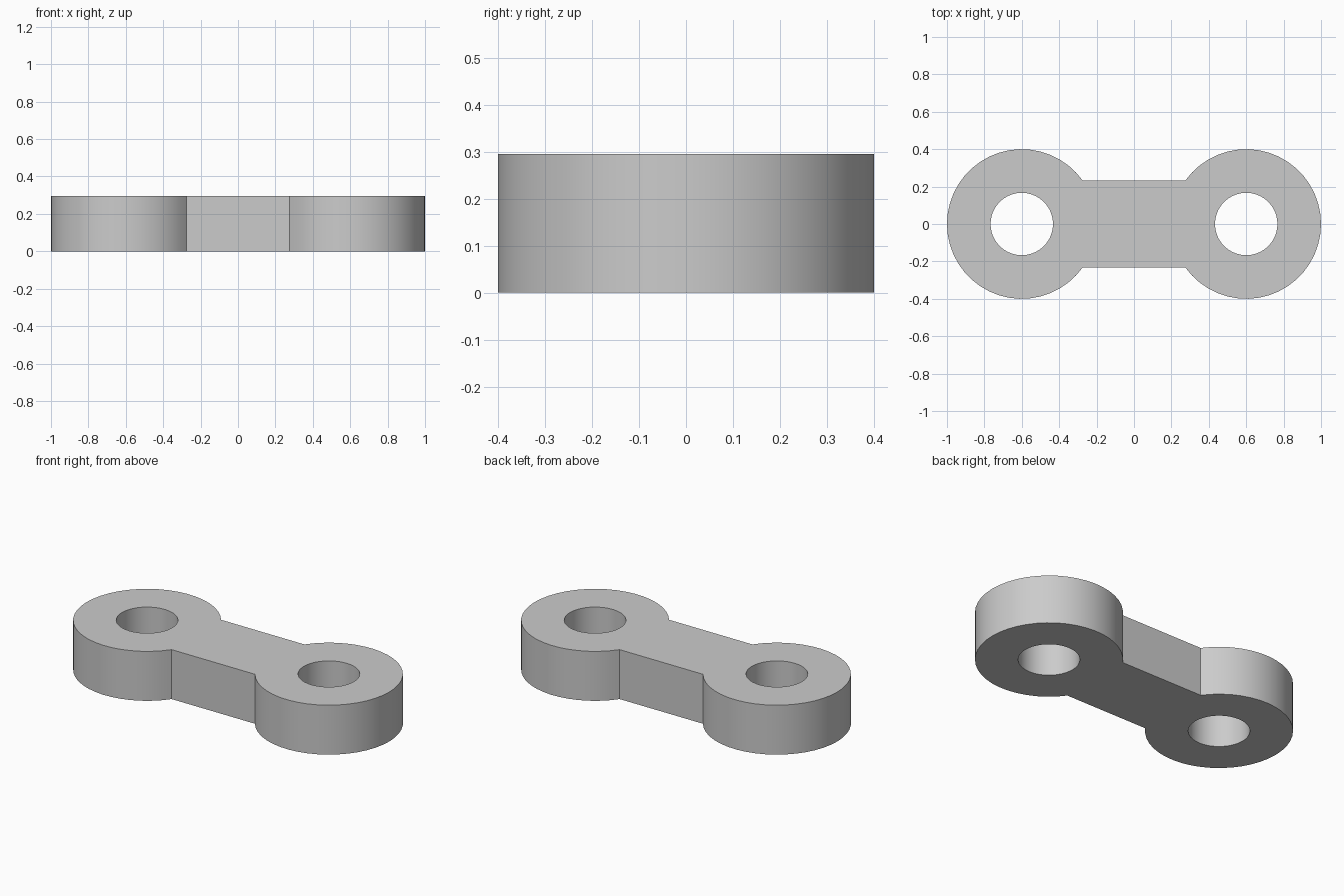
import bpy
import bmesh
from math import asin, cos, sin, pi, radians
from mathutils import Vector

cube = bpy.data.objects.get("Cube")
if cube:
    bpy.data.objects.remove(cube, do_unlink=True)

EYE_X = 0.6          # distance of each eye from the centre
EYE_RADIUS = 0.4
HOLE_RADIUS = 0.167
WEB_HALF_WIDTH = 0.233
HEIGHT = 0.295


def arc(centre_x, radius, start, end, steps):
    """Points along an arc, both ends included."""
    return [Vector((centre_x + radius * cos(start + (end - start) * i / steps),
                    radius * sin(start + (end - start) * i / steps), 0))
            for i in range(steps + 1)]


def add_loop(bm, points):
    verts = [bm.verts.new(p) for p in points]
    for a, b in zip(verts, verts[1:] + verts[:1]):
        bm.edges.new((a, b))


# Plain grey metal
grey = bpy.data.materials.new("grey metal")
grey.use_nodes = True
colour = (0.6, 0.6, 0.6, 1)
grey.diffuse_color = colour
grey.node_tree.nodes["Principled BSDF"].inputs["Base Color"].default_value = colour

bm = bmesh.new()

# Outline: two round eyes joined by a straight web
meet = pi - asin(WEB_HALF_WIDTH / EYE_RADIUS)
right_arc = arc(EYE_X, EYE_RADIUS, -meet, meet, 36)
left_arc = arc(-EYE_X, EYE_RADIUS, pi - meet, pi + meet, 36)
add_loop(bm, right_arc + left_arc)

# Pin holes
for side in (-1, 1):
    add_loop(bm, arc(side * EYE_X, HOLE_RADIUS, 0, 2 * pi, 40)[:-1])

# Fill the flat profile and extrude it to a solid
bmesh.ops.triangle_fill(bm, edges=bm.edges[:], use_beauty=True, normal=(0, 0, 1))
top = bmesh.ops.extrude_face_region(bm, geom=bm.faces[:])["geom"]
bmesh.ops.translate(bm, vec=(0, 0, HEIGHT),
                    verts=[g for g in top if isinstance(g, bmesh.types.BMVert)])
bmesh.ops.recalc_face_normals(bm, faces=bm.faces[:])

mesh = bpy.data.meshes.new("link_plate")
bm.to_mesh(mesh)
bm.free()
mesh.materials.append(grey)
link = bpy.data.objects.new("link_plate", mesh)
bpy.context.collection.objects.link(link)

# Smooth round walls, crisp rims
bpy.ops.object.select_all(action="DESELECT")
link.select_set(True)
bpy.context.view_layer.objects.active = link
bpy.ops.object.shade_smooth_by_angle(angle=radians(30))
